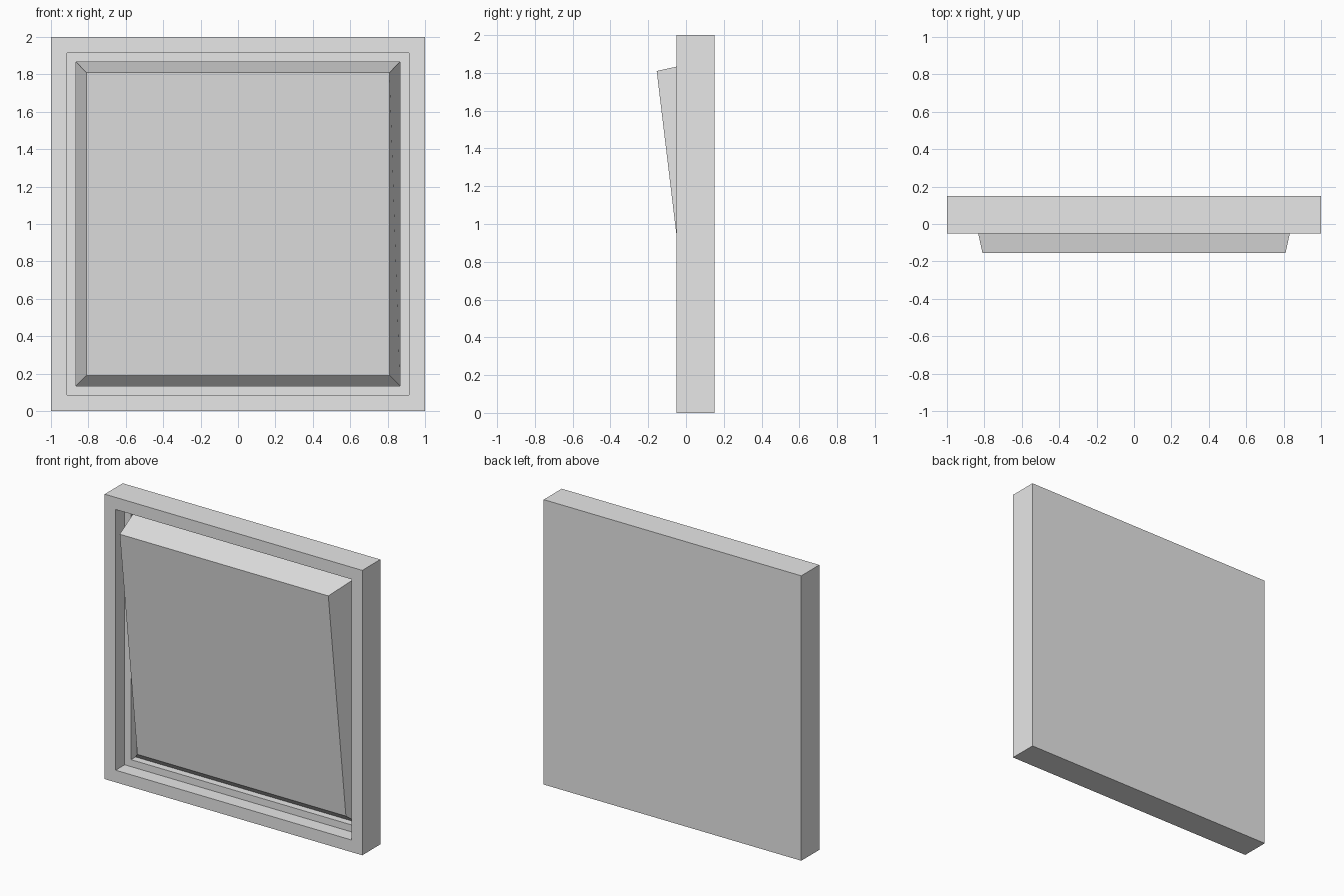
import bpy
import bmesh

if "Cube" in bpy.data.objects:
    bpy.data.objects.remove(bpy.data.objects["Cube"])

grey = bpy.data.materials.new("light_grey")
grey.diffuse_color = (0.8, 0.8, 0.8, 1.0)
grey.use_nodes = True
grey.node_tree.nodes["Principled BSDF"].inputs["Base Color"].default_value = grey.diffuse_color


def loft_squares(name, rings, cap_back=False, cap_front=False):
    """Skin square rings (half size, y depth, y slope over height) from back to front."""
    bm = bmesh.new()
    loops = []
    for half, y, slope in rings:
        loops.append([bm.verts.new((sx * half, y + slope * sz * half, 1 + sz * half))
                      for sx, sz in ((-1, -1), (1, -1), (1, 1), (-1, 1))])
    for a, b in zip(loops, loops[1:]):
        for i in range(4):
            j = (i + 1) % 4
            bm.faces.new((a[i], a[j], b[j], b[i]))
    if cap_back:
        bm.faces.new(loops[0][::-1])
    if cap_front:
        bm.faces.new(loops[-1])
    mesh = bpy.data.meshes.new(name)
    bm.to_mesh(mesh)
    bm.free()
    mesh.materials.append(grey)
    obj = bpy.data.objects.new(name, mesh)
    bpy.context.collection.objects.link(obj)
    return obj


# Square wall plate: closed back, raised rim, recessed ledge and rocker socket
loft_squares("frame", [
    (1.0, 0.15, 0), (1.0, -0.05, 0),
    (0.915, -0.05, 0), (0.915, 0.05, 0),
    (0.866, 0.05, 0), (0.866, 0.10, 0),
], cap_back=True)

# Rocker: tapered sides rising from the socket to a face tilted out at the top
loft_squares("rocker", [
    (0.866, 0.10, 0), (0.81, -0.0575, -0.1205),
], cap_front=True)
